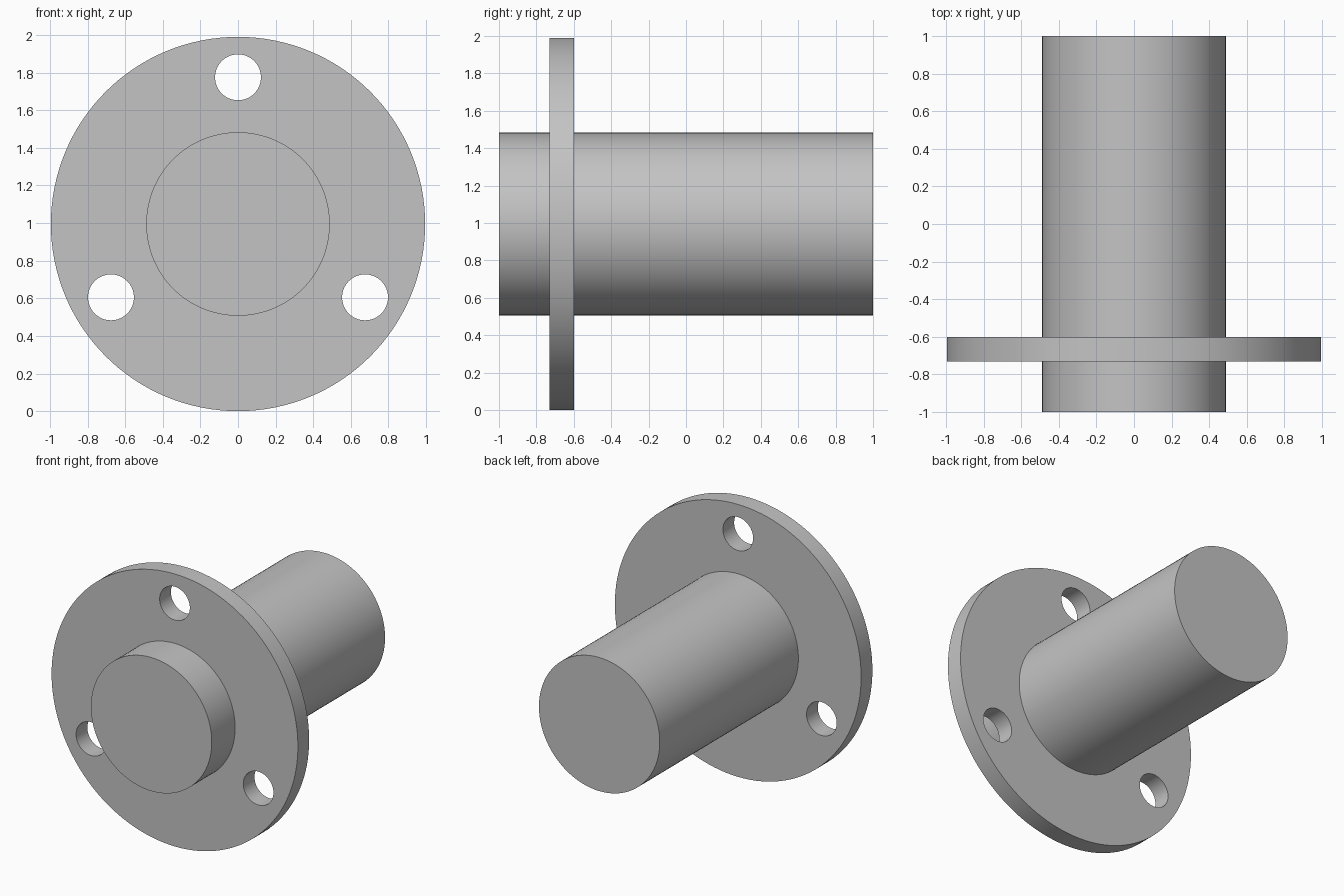
import bpy
import math

cube = bpy.data.objects.get("Cube")
if cube:
    bpy.data.objects.remove(cube, do_unlink=True)

AXIS_Z = 0.995
FLANGE_Y = -0.665

grey = bpy.data.materials.new("plain_grey")
grey.use_nodes = True
grey.diffuse_color = (0.55, 0.55, 0.55, 1)
grey.node_tree.nodes["Principled BSDF"].inputs["Base Color"].default_value = grey.diffuse_color


def cylinder(name, radius, length, x, y, z, sides):
    """Cylinder lying along the y axis."""
    bpy.ops.mesh.primitive_cylinder_add(vertices=sides, radius=radius, depth=length,
                                        location=(x, y, z), rotation=(math.pi / 2, 0, 0))
    obj = bpy.context.object
    obj.name = name
    obj.data.materials.append(grey)
    return obj


def combine(target, tool, operation):
    """Boolean the tool into the target, then discard the tool."""
    mod = target.modifiers.new("combine", 'BOOLEAN')
    mod.operation = operation
    mod.solver = 'EXACT'
    mod.object = tool
    bpy.context.view_layer.objects.active = target
    bpy.ops.object.modifier_apply(modifier=mod.name)
    bpy.data.objects.remove(tool, do_unlink=True)


# Round flange with three evenly spaced bolt holes
body = cylinder("flanged_shaft", 0.995, 0.13, 0, FLANGE_Y, AXIS_Z, 128)
for i in range(3):
    angle = math.pi / 2 + i * math.tau / 3
    hole = cylinder("bolt_hole", 0.122, 0.4, 0.78 * math.cos(angle), FLANGE_Y,
                    AXIS_Z + 0.78 * math.sin(angle), 64)
    combine(body, hole, 'DIFFERENCE')

# Solid shaft running through the flange, fused into one body
shaft = cylinder("shaft", 0.488, 2, 0, 0, AXIS_Z, 96)
combine(body, shaft, 'UNION')

# Smooth round walls with sharp rims
bpy.ops.object.select_all(action='DESELECT')
body.select_set(True)
bpy.context.view_layer.objects.active = body
bpy.ops.object.shade_smooth_by_angle(angle=math.radians(30))
